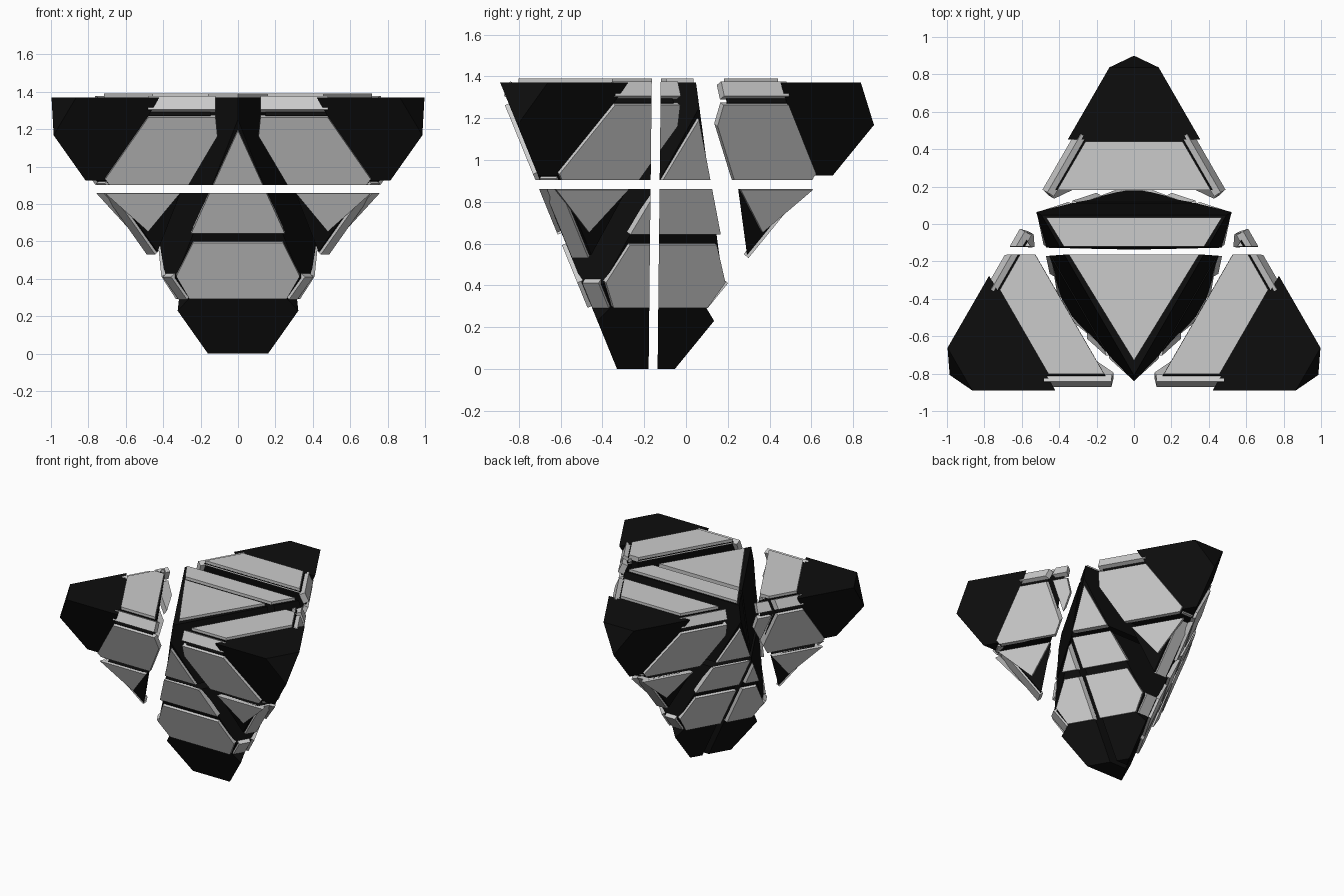
import bpy, bmesh
from math import radians
from mathutils import Vector, Matrix

if "Cube" in bpy.data.objects:
    bpy.data.objects.remove(bpy.data.objects["Cube"])

C = Vector((0, -0.238, 0))        # axis of the pyramid
TOP, DROP, SLOPE = 1.37, 0.227, 0.408

black = bpy.data.materials.new("black_plastic")
black.diffuse_color = (0.004, 0.004, 0.004, 1)
black.use_nodes = True
black.node_tree.nodes["Principled BSDF"].inputs["Base Color"].default_value = black.diffuse_color


def turn(k):
    return Matrix.Rotation(radians(120 * k), 4, 'Z')


def radial(k, out, up, limit):
    """Half-space out*d + up*z <= limit, d measured from the axis to corner k."""
    n = turn(k) @ Vector((0, out, up))
    return n, limit + n.dot(C)


def clip(bm, planes):
    for n, lim in planes:
        if not bm.verts:
            return
        geom = bm.verts[:] + bm.edges[:] + bm.faces[:]
        bmesh.ops.bisect_plane(bm, geom=geom, dist=1e-5, plane_co=n * (lim / n.length_squared),
                               plane_no=n.normalized(), clear_outer=True)
        rim = [e for e in bm.edges if e.is_boundary]
        if rim:
            bmesh.ops.holes_fill(bm, edges=rim, sides=0)


def split_and_add(name, src, mat=None):
    """Split a solid along the two straight gaps and add every remaining chunk."""
    y_sides = [(Vector((0, 1, -0.011)), -0.179), (Vector((0, -1, 0.011)), 0.136)]
    z_sides = [(Vector((0, 0, 1)), 0.86), (Vector((0, 0, -1)), -0.903)]
    for ys in y_sides:
        for zs in z_sides:
            bm = src.copy()
            clip(bm, [ys, zs])
            if len(bm.faces) > 3:
                bmesh.ops.recalc_face_normals(bm, faces=bm.faces)
                me = bpy.data.meshes.new(name)
                bm.to_mesh(me)
                if mat:
                    me.materials.append(mat)
                bpy.context.collection.objects.link(bpy.data.objects.new(name, me))
            bm.free()
    src.free()


def solid(name, planes):
    bm = bmesh.new()
    bmesh.ops.create_cube(bm, size=6)
    clip(bm, planes)
    split_and_add(name, bm, black)


def panel(name, pts, normal, k=0, thick=0.02):
    """Raised flat panel, turned to side k of the pyramid."""
    n = Vector(normal).normalized()
    m = Matrix.Translation(C) @ turn(k) @ Matrix.Translation(-C)
    bm = bmesh.new()
    for p in pts:
        for off in (-0.015, thick):
            bm.verts.new(m @ (Vector(p) + n * off))
    bmesh.ops.convex_hull(bm, input=bm.verts)
    bmesh.ops.dissolve_limit(bm, angle_limit=0.01, verts=bm.verts, edges=bm.edges)
    split_and_add(name, bm)


def on_front(x, z):
    return (x, C.y - SLOPE * (z + DROP), z)


def on_edge(x, z):
    return (x, C.y + 2 * SLOPE * (z + DROP) - 0.1, z)


# Half-spaces shared by the pieces
pyramid = [(Vector((0, 0, 1)), TOP), (Vector((0, 0, -1)), 0)]
pyramid += [radial(k, -1, -SLOPE, SLOPE * DROP) for k in range(3)]
chamfers = [radial(k, -0.92, 0.39, 1.06) for k in range(3)]
chamfers += [radial(k, 1, -2 * SLOPE, 2 * SLOPE * DROP - 0.1) for k in range(3)]

# Centre block and bottom tip
solid("centre_block", pyramid + chamfers + [radial(k, 1, 0.135, 0.471) for k in range(3)]
      + [(Vector((0, 0, -1)), -0.28)])
solid("bottom_tip", pyramid + [(Vector((0, 0, 1)), 0.3)]
      + [radial(k, 1, 0.6, 0.51) for k in range(3)])

# Three upper corner blocks and their black caps
for k in range(3):
    solid("corner_block", pyramid + chamfers + [radial(k, -1, -0.135, -0.604),
                                                radial(k, 1, 0.31, 1.13)])
    solid("corner_cap", pyramid + [radial(k, -1, -0.31, -1.115), radial(k, 1, 0.31, 1.50),
                                   (Vector((0, 0, -1)), -0.925)])

# Top panels
panel("top_centre_panel", [(0, -0.73, TOP), (-0.47, 0.035, TOP), (0.47, 0.035, TOP)], (0, 0, 1))
corner_top = [(-0.41, 0.182, TOP), (0.41, 0.182, TOP), (0.26, 0.44, TOP), (-0.26, 0.44, TOP)]

# Sloping side panels in (x, z)
centre_upper = [(0, 1.2), (-0.25, 0.65), (0.25, 0.65)]
centre_lower = [(-0.24, 0.6), (0.24, 0.6), (0.33, 0.42), (0.26, 0.3), (-0.26, 0.3), (-0.33, 0.42)]
side_upper = [(0.48, 1.27), (0.12, 1.27), (0.11, 1.17), (0.27, 0.9), (0.68, 0.9), (0.71, 0.94)]
side_lower = [(0.71, 0.865), (0.31, 0.865), (0.48, 0.66)]
front_n = (0, -1, -SLOPE)

for k in range(3):
    panel("top_corner_panel", corner_top, (0, 0, 1), k)
    panel("side_centre_panel", [on_front(*p) for p in centre_upper], front_n, k)
    panel("side_lower_panel", [on_front(*p) for p in centre_lower], front_n, k)
    for s in (-1, 1):
        for shape in (side_upper, side_lower):
            panel("side_corner_panel", [on_front(s * x, z) for x, z in shape], front_n, k)
        # Chamfer strips along the top rim
        panel("rim_strip", [(s * x, y, z) for x in (0.12, 0.48)
                            for y, z in ((-0.815, 1.365), (-0.845, 1.295))], (0, -0.92, 0.39), k, 0.03)
    # Chamfer strips down the sloping edges
    for low, high in ((0.54, 0.92), (0.3, 0.42)):
        panel("edge_strip", [on_edge(x, z) for x in (-0.045, 0.045) for z in (low, high)],
              (0, 1, -2 * SLOPE), k, 0.015)
